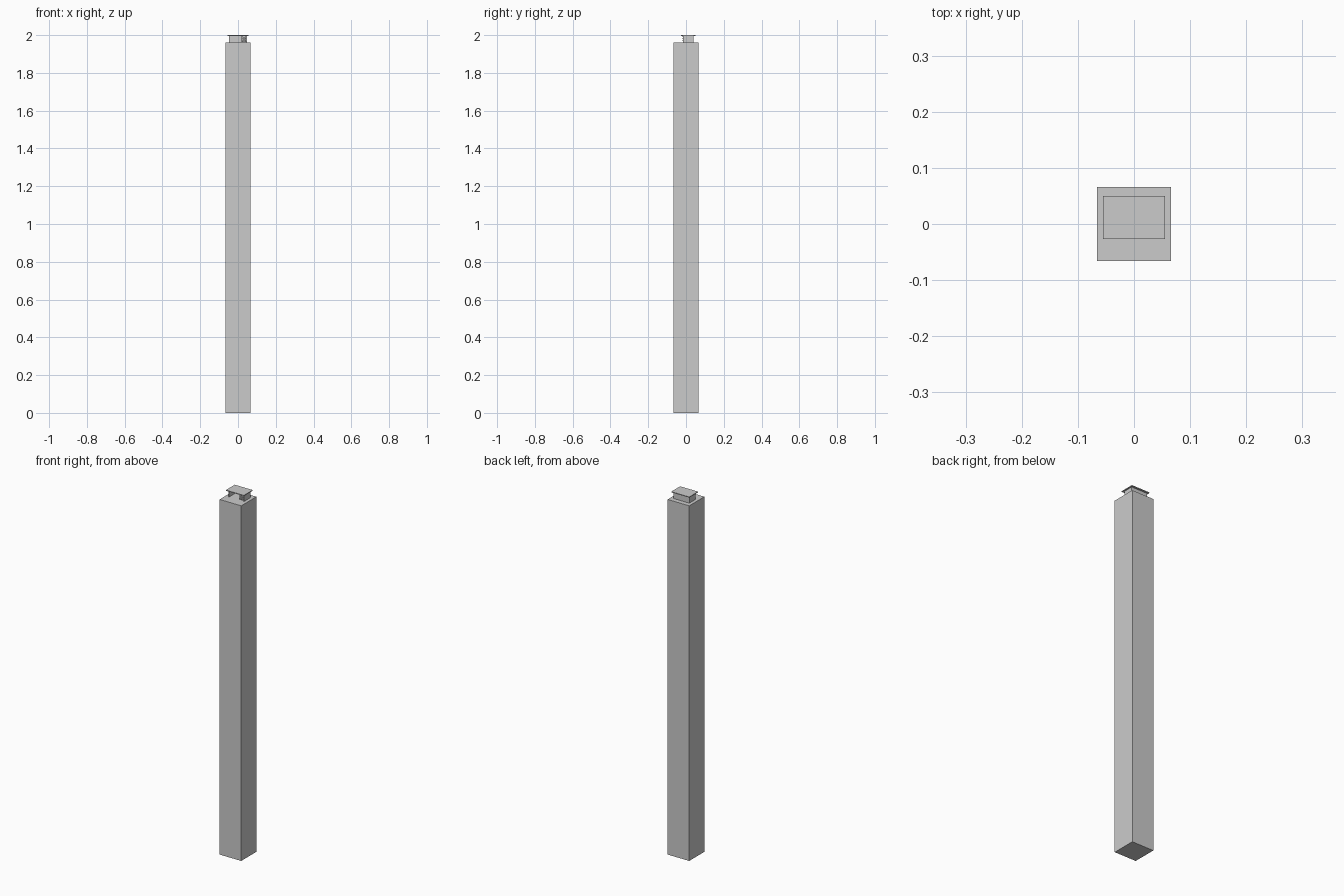
import bpy


def box(name, x0, x1, y0, y1, z0, z1):
    bpy.ops.mesh.primitive_cube_add(size=1, location=((x0 + x1) / 2, (y0 + y1) / 2, (z0 + z1) / 2))
    ob = bpy.context.object
    ob.name = name
    ob.scale = (x1 - x0, y1 - y0, z1 - z0)
    bpy.ops.object.transform_apply(location=False, rotation=False, scale=True)
    return ob


FLOOR = 1.96

# Tall square column
box("column", -0.066, 0.066, -0.066, 0.066, 0, FLOOR)

# Small desk standing on the column: top, back panel and side panels
box("desk_top", -0.055, 0.055, -0.027, 0.05, 1.996, 2.0)
box("back_panel", -0.046, 0.046, 0.036, 0.04, FLOOR, 1.996)
box("left_side", -0.048, -0.044, -0.015, 0.04, FLOOR, 1.996)
box("right_side", 0.044, 0.048, -0.015, 0.04, FLOOR, 1.996)
box("drawer_partition", 0.019, 0.022, -0.015, 0.036, FLOOR + 0.003, 1.996)
box("cabinet_base", 0.022, 0.044, -0.013, 0.036, FLOOR + 0.003, FLOOR + 0.006)

# Drawers with handles
for i in range(3):
    z = FLOOR + 0.007 + i * 0.0097
    box(f"drawer_{i + 1}", 0.023, 0.043, -0.017, 0.034, z, z + 0.008)
    box(f"drawer_handle_{i + 1}", 0.029, 0.037, -0.02, -0.017, z + 0.003, z + 0.005)
